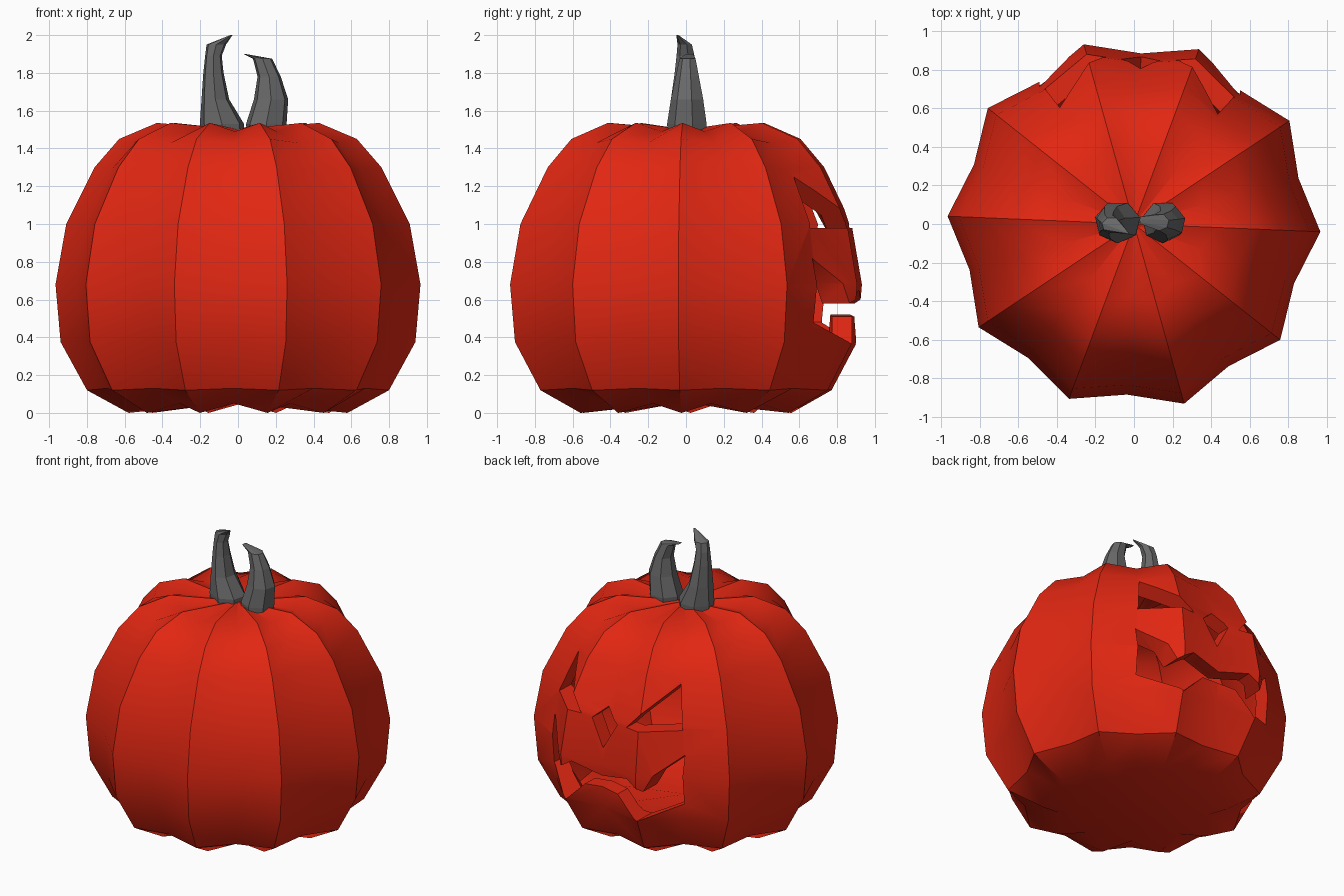
import bpy, bmesh, math
from mathutils import Matrix, Vector

if "Cube" in bpy.data.objects:
    bpy.data.objects.remove(bpy.data.objects["Cube"])

RIBS = 10
TURN = Matrix.Rotation(math.radians(-2.4), 4, "Z")


def material(name, rgb):
    mat = bpy.data.materials.new(name)
    mat.use_nodes = True
    mat.diffuse_color = (*rgb, 1)
    mat.node_tree.nodes["Principled BSDF"].inputs["Base Color"].default_value = (*rgb, 1)
    return mat


red = material("pumpkin_red", (0.76, 0.02, 0.006))
gray = material("stem_gray", (0.14, 0.14, 0.14))


def make_object(name, bm, mat):
    bmesh.ops.recalc_face_normals(bm, faces=bm.faces)
    mesh = bpy.data.meshes.new(name)
    bm.to_mesh(mesh)
    bm.free()
    mesh.materials.append(mat)
    obj = bpy.data.objects.new(name, mesh)
    bpy.context.collection.objects.link(obj)
    return obj


def bridge(bm, rings):
    """Join consecutive closed rings of vertices with quads."""
    for low, high in zip(rings, rings[1:]):
        n = len(low)
        for i in range(n):
            j = (i + 1) % n
            bm.faces.new((low[i], low[j], high[j], high[i]))


# Ribbed body: ridge radius, ridge height, valley radius, valley height
PROFILE = [
    (0.58, 0.0, 0.50, 0.05), (0.80, 0.12, 0.72, 0.13),
    (0.94, 0.375, 0.86, 0.375), (0.967, 0.68, 0.885, 0.68),
    (0.91, 1.0, 0.835, 1.0), (0.76, 1.3, 0.695, 1.29),
    (0.63, 1.45, 0.57, 1.43), (0.43, 1.535, 0.37, 1.49),
]


def ribbed_body(name, scale):
    bm = bmesh.new()
    rings = []
    for ridge_r, ridge_z, valley_r, valley_z in PROFILE:
        ring = []
        for i in range(2 * RIBS):
            a = math.pi / 2 + math.pi * i / RIBS
            r, z = (ridge_r, ridge_z) if i % 2 else (valley_r, valley_z)
            ring.append(bm.verts.new((r * math.cos(a), r * math.sin(a), z)))
        rings.append(ring)
    bridge(bm, rings)
    for ring, z in ((rings[0], 0.06), (rings[-1], 1.5)):
        centre = bm.verts.new((0, 0, z))
        for i, v in enumerate(ring):
            bm.faces.new((v, ring[(i + 1) % len(ring)], centre))
    middle = Vector((0, 0, 0.77))
    for v in bm.verts:
        v.co = TURN @ (middle + (v.co - middle) * scale)
    return make_object(name, bm, red)


def face_cutter(name, outline):
    """Prism through the back wall from an x-z outline."""
    bm = bmesh.new()
    rings = [[bm.verts.new(TURN @ Vector((x, y, z))) for x, z in outline]
             for y in (0.3, 1.2)]
    bridge(bm, rings)
    for ring in rings:
        bm.faces.new(ring)
    return make_object(name, bm, red)


def mirrored(points):
    return [(-x, z) for x, z in points]


# Carved face: eyes, nose and toothed mouth
eye = [(0.494, 0.98), (0.41, 1.25), (0.18, 0.98)]
nose = [(0, 1.06), (0.1, 0.97), (0, 0.79), (-0.1, 0.97)]
upper_lip = [(0.52, 0.82), (0.38, 0.69), (0.33, 0.58), (0.22, 0.65)]
lower_lip = [(0.13, 0.51), (0.28, 0.36), (0.52, 0.48)]
mouth = ([(0, 0.60)] + upper_lip[::-1] + lower_lip[::-1] + [(0, 0.52)]
         + mirrored(lower_lip) + mirrored(upper_lip))

body = ribbed_body("pumpkin_body", 1.0)
cutters = [
    ribbed_body("hollow_cutter", 0.88),
    face_cutter("left_eye_cutter", eye),
    face_cutter("right_eye_cutter", mirrored(eye)),
    face_cutter("nose_cutter", nose),
    face_cutter("mouth_cutter", mouth),
]
bpy.context.view_layer.objects.active = body
for cutter in cutters:
    cutter.hide_render = True
    mod = body.modifiers.new(cutter.name, "BOOLEAN")
    mod.operation = "DIFFERENCE"
    mod.solver = "EXACT"
    mod.object = cutter
    bpy.ops.object.modifier_apply(modifier=mod.name)
for cutter in cutters:
    bpy.data.objects.remove(cutter)

# Smooth ribs with sharp carved edges
body.data.polygons.foreach_set("use_smooth", [True] * len(body.data.polygons))
body.data.set_sharp_from_angle(angle=math.radians(32))


# Curved stems: x, y, z, radius along x, radius along y for each ring
def stem(name, sections):
    bm = bmesh.new()
    rings = []
    sides = 7
    for x, y, z, rx, ry in sections:
        angles = [2 * math.pi * (i + 0.25) / sides for i in range(sides)]
        rings.append([bm.verts.new((x + rx * math.cos(a), y + ry * math.sin(a), z))
                      for a in angles])
    bridge(bm, rings)
    bm.faces.new(rings[0])
    bm.faces.new(rings[-1])
    return make_object(name, bm, gray)


stem("tall_stem", [
    (-0.08, 0.01, 1.38, 0.11, 0.1), (-0.085, 0.01, 1.53, 0.12, 0.11),
    (-0.12, 0.01, 1.66, 0.075, 0.09), (-0.13, 0.005, 1.8, 0.055, 0.065),
    (-0.13, 0.0, 1.89, 0.045, 0.05), (-0.115, -0.005, 1.95, 0.053, 0.04),
    (-0.035, -0.045, 2.0, 0.006, 0.006),
])
stem("short_stem", [
    (0.15, 0.01, 1.38, 0.1, 0.1), (0.15, 0.01, 1.53, 0.11, 0.11),
    (0.175, 0.01, 1.66, 0.093, 0.09), (0.165, 0.01, 1.78, 0.063, 0.065),
    (0.13, 0.01, 1.875, 0.052, 0.045), (0.035, 0.02, 1.9, 0.006, 0.02),
])
